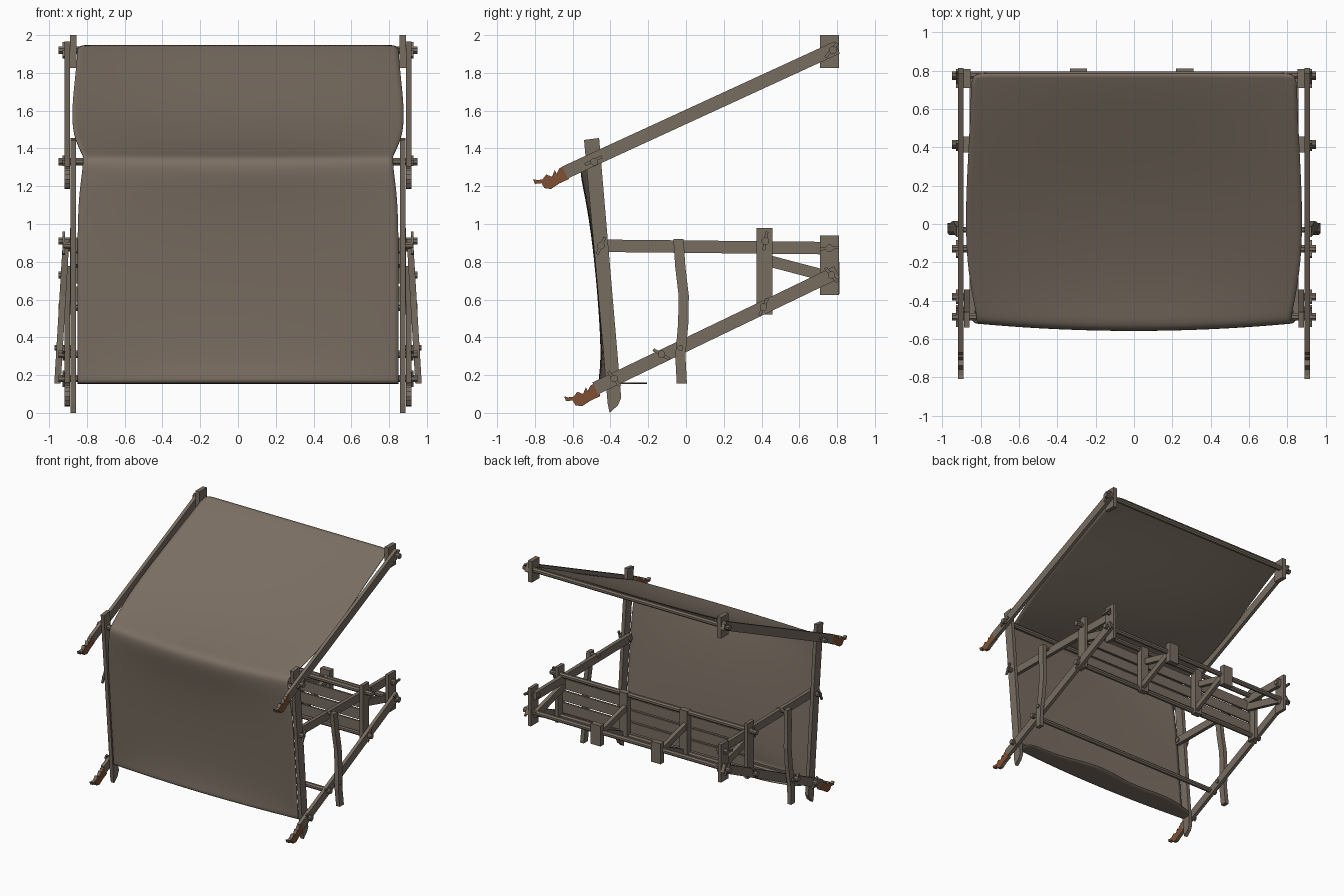
import bpy, bmesh, math
from mathutils import Vector

if "Cube" in bpy.data.objects:
    bpy.data.objects.remove(bpy.data.objects["Cube"])


def material(name, rgb):
    m = bpy.data.materials.new(name)
    m.diffuse_color = (*rgb, 1)
    m.use_nodes = True
    m.node_tree.nodes["Principled BSDF"].inputs["Base Color"].default_value = m.diffuse_color
    return m


WOOD = material("weathered wood", (0.185, 0.15, 0.118))
CLOTH = material("dusty hide", (0.197, 0.158, 0.124))
RUST = material("rust carving", (0.21, 0.08, 0.032))


def finish(bm, name, mat):
    bmesh.ops.recalc_face_normals(bm, faces=bm.faces)
    me = bpy.data.meshes.new(name)
    bm.to_mesh(me)
    bm.free()
    me.materials.append(mat)
    ob = bpy.data.objects.new(name, me)
    bpy.context.collection.objects.link(ob)
    return ob


def prism(name, pts, x0, x1, mat=WOOD, lean=None):
    """Extrude a (y, z) outline along x; lean(z) shifts x by height."""
    bm = bmesh.new()
    off = lean or (lambda z: 0)
    a = [bm.verts.new((x0 + off(z), y, z)) for y, z in pts]
    b = [bm.verts.new((x1 + off(z), y, z)) for y, z in pts]
    n = len(pts)
    bm.faces.new(a)
    bm.faces.new(b[::-1])
    for i in range(n):
        j = (i + 1) % n
        bm.faces.new((a[i], b[i], b[j], a[j]))
    ob = finish(bm, name, mat)
    if mat == RUST:  # carved heads: rust on the broad sides, plain wood on the rim
        ob.data.materials.append(WOOD)
        for p in ob.data.polygons:
            p.material_index = 0 if abs(p.normal.x) > 0.5 else 1
    return ob


def plank_pts(p, q, w):
    p, q = Vector(p), Vector(q)
    d = (q - p).normalized()
    n = Vector((-d.y, d.x)) * w / 2
    return [tuple(v) for v in (p + n, q + n, q - n, p - n)]


def rect(y0, y1, z0, z1):
    return [(y0, z0), (y1, z0), (y1, z1), (y0, z1)]


def rod(name, y, z, x0, x1, r=0.02):
    pts = [(y + r * math.cos(i * math.pi / 4 + 0.39), z + r * math.sin(i * math.pi / 4 + 0.39))
           for i in range(8)]
    return prism(name, pts, x0, x1)


# carved hook head at the front end of a rail
HEAD = [(-0.63, 1.315), (-0.67, 1.295), (-0.685, 1.265), (-0.695, 1.285), (-0.71, 1.25),
        (-0.74, 1.262), (-0.76, 1.236), (-0.79, 1.232), (-0.81, 1.238), (-0.80, 1.212),
        (-0.765, 1.216), (-0.75, 1.19), (-0.715, 1.185), (-0.67, 1.215), (-0.62, 1.238)]
LEG = [(-0.54, 1.445), (-0.46, 1.455), (-0.40, 0.75), (-0.343, 0.08),
       (-0.36, 0.04), (-0.405, 0.0), (-0.415, 0.05), (-0.44, 0.35), (-0.485, 0.85)]
STAKE = [(-0.04, 0.92), (-0.03, 0.77), (-0.012, 0.62), (-0.015, 0.47), (-0.03, 0.30), (-0.022, 0.155)]

for s, side in ((-1, "left"), (1, "right")):
    def part(name, pts, cx, t=0.03, mat=WOOD, lean=None):
        f = (lambda z: s * lean(z)) if lean else None
        return prism(f"{side}_{name}", pts, s * (cx - t / 2), s * (cx + t / 2), mat, f)

    # side frame
    part("front_leg", LEG, 0.873)
    part("roof_rail", plank_pts((-0.64, 1.273), (0.80, 1.935), 0.07), 0.904, 0.028)
    part("lower_rail", plank_pts((-0.48, 0.13), (0.80, 0.745), 0.07), 0.904, 0.028)
    part("roof_rail_head", HEAD, 0.904, 0.028, RUST)
    part("lower_rail_head", [(y + 0.165, z - 1.15) for y, z in HEAD], 0.904, 0.028, RUST)
    part("seat_rail", plank_pts((-0.47, 0.885), (0.78, 0.872), 0.066), 0.845)
    part("roof_end_block", rect(0.71, 0.81, 1.825, 2.0), 0.872, 0.036)
    part("seat_end_block", rect(0.71, 0.81, 0.625, 0.94), 0.876, 0.026)
    part("seat_post", rect(0.373, 0.457, 0.52, 0.98), 0.875, 0.028)
    part("seat_brace", plank_pts((0.40, 0.815), (0.78, 0.715), 0.06), 0.845)

    # bent outer stake, leaning outwards at the foot
    out = [(y + 0.027, z) for y, z in STAKE] + [(y - 0.027, z) for y, z in STAKE[::-1]]
    part("bent_stake", out, 0.925, 0.034, lean=lambda z: max(-0.02, 0.03 - 0.06 * z + 0.01))
    rod(side + "_stake_top_peg", -0.03, 0.90, s * 0.82, s * 0.925, 0.016)
    rod(side + "_stake_low_peg", -0.03, 0.345, s * 0.88, s * 0.972, 0.016)
    rod(side + "_leg_peg", -0.45, 0.885, s * 0.82, s * 0.925)
    rod(side + "_block_peg", 0.76, 0.872, s * 0.82, s * 0.925)

    # wedge keys through the rod ends
    for i, (y, z, ang) in enumerate(((-0.49, 1.335, 25), (0.77, 1.92, 50), (-0.38, 0.18, -50),
                                     (0.41, 0.56, 65), (0.42, 0.91, 80), (0.77, 0.73, -50),
                                     (-0.45, 0.885, 65), (0.76, 0.872, 5), (-0.13, 0.31, 150))):
        d = Vector((math.cos(math.radians(ang)), math.sin(math.radians(ang)))) * 0.05
        c = Vector((y, z))
        part(f"wedge_key_{i}", plank_pts(c - d, c + d, 0.016), 0.922, 0.014)

# full-width round crossbars
for name, y, z in (("roof_back_bar", 0.778, 1.92), ("roof_front_bar", -0.485, 1.33),
                   ("seat_front_bar", 0.42, 0.91), ("seat_low_bar", 0.41, 0.56),
                   ("seat_back_bar", 0.77, 0.73), ("foot_bar", -0.13, 0.31),
                   ("hem_bar", -0.38, 0.182)):
    rod(name, y, z, -0.95, 0.95, 0.021)

# two middle brackets: post, block, upper and lower brace
for i, x in enumerate((-0.29, 0.265)):
    prism(f"bracket_post_{i}", rect(0.40, 0.45, 0.53, 0.93), x - 0.035, x + 0.035)
    prism(f"bracket_block_{i}", rect(0.765, 0.812, 0.63, 0.80), x - 0.045, x + 0.045)
    prism(f"bracket_upper_brace_{i}", plank_pts((0.40, 0.815), (0.79, 0.715), 0.05), x - 0.03, x)
    prism(f"bracket_lower_brace_{i}", plank_pts((0.40, 0.555), (0.79, 0.74), 0.05), x, x + 0.03)

# upright boards between the upper and lower seat bars
for i in range(3):
    z = 0.585 + i * 0.1
    prism(f"back_board_{i}", rect(0.385, 0.40, z, z + 0.085), -0.86, 0.86)

# hide cover: roof, front wall and folded hem; rows are y, z, half width, sag y, sag z
ROWS = [(0.787, 1.946, 0.85, 0, 0), (0.70, 1.91, 0.85, 0, -0.005),
        (0.45, 1.79, 0.86, 0, -0.025), (0.10, 1.615, 0.88, 0, -0.043),
        (-0.20, 1.48, 0.875, 0, -0.032), (-0.42, 1.388, 0.835, 0, -0.01),
        (-0.49, 1.362, 0.82, -0.012, 0), (-0.518, 1.338, 0.82, -0.035, 0),
        (-0.518, 1.27, 0.825, -0.042, 0), (-0.503, 1.13, 0.845, -0.025, 0),
        (-0.482, 0.90, 0.85, -0.01, 0), (-0.457, 0.60, 0.85, -0.006, 0),
        (-0.432, 0.32, 0.85, -0.014, 0), (-0.422, 0.20, 0.85, -0.034, 0),
        (-0.422, 0.158, 0.85, -0.042, 0), (-0.39, 0.157, 0.85, -0.02, 0),
        (-0.29, 0.157, 0.85, 0.07, 0)]
N = 16
bm = bmesh.new()
grid = []
for k, (y, z, hw, sy, sz) in enumerate(ROWS):
    row = []
    for i in range(N + 1):
        u = i / N * 2 - 1
        w = 1 - u * u
        ripple = 0.02 * math.sin(u * 7) if k == len(ROWS) - 1 else 0
        row.append(bm.verts.new((u * hw, y + sy * w + ripple, z + sz * w)))
    grid.append(row)
for r0, r1 in zip(grid, grid[1:]):
    for i in range(N):
        bm.faces.new((r0[i], r0[i + 1], r1[i + 1], r1[i]))
cover = finish(bm, "hide_cover", CLOTH)
for p in cover.data.polygons:
    p.use_smooth = True
sub = cover.modifiers.new("smooth", "SUBSURF")
sub.levels = sub.render_levels = 2
thick = cover.modifiers.new("thickness", "SOLIDIFY")
thick.thickness = 0.006
thick.offset = 0
